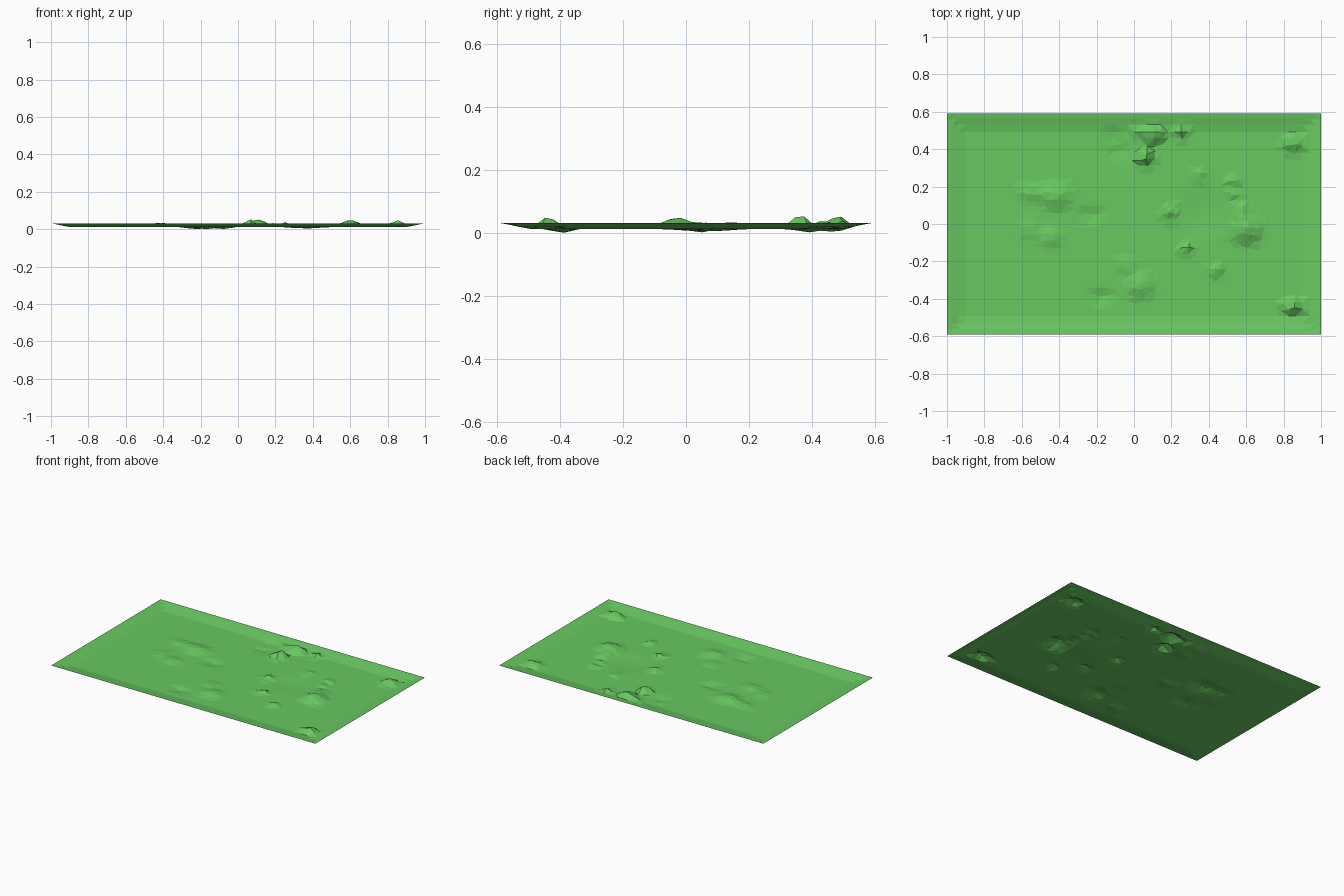
import bpy, bmesh, math, random

random.seed(4)
HALF_X, HALF_Y = 1.0, 0.592
FLOOR, RIM, RIM_WIDTH = 0.015, 0.034, 0.1
STEP = 0.036

# Hills and hollows: x, y, x radius, y radius, height
BUMPS = [
    (0.06, 0.36, 0.07, 0.07, 0.043), (0.11, 0.48, 0.09, 0.06, 0.043),
    (0.03, 0.48, 0.07, 0.05, 0.022), (0.25, 0.49, 0.06, 0.05, 0.026),
    (0.85, 0.43, 0.09, 0.07, 0.031), (0.85, -0.44, 0.10, 0.06, 0.038),
    (0.60, -0.03, 0.12, 0.11, 0.037), (0.57, 0.07, 0.07, 0.07, 0.020),
    (0.53, 0.24, 0.06, 0.05, 0.014), (0.53, 0.16, 0.06, 0.04, 0.010),
    (0.35, 0.26, 0.06, 0.05, 0.014), (0.19, 0.06, 0.06, 0.06, 0.022),
    (0.28, -0.13, 0.06, 0.05, 0.020), (0.44, -0.25, 0.06, 0.05, 0.016),
    (-0.42, 0.15, 0.13, 0.10, 0.023), (-0.55, 0.17, 0.12, 0.07, 0.012),
    (-0.45, -0.07, 0.10, 0.08, 0.013), (-0.56, -0.03, 0.08, 0.08, 0.010),
    (0.03, -0.33, 0.11, 0.10, 0.021), (-0.04, -0.22, 0.09, 0.06, 0.009),
    (-0.17, -0.39, 0.11, 0.06, -0.011), (-0.23, 0.05, 0.10, 0.06, -0.012),
    (-0.08, 0.39, 0.09, 0.08, -0.010), (-0.11, 0.47, 0.08, 0.05, -0.009),
    (0.36, 0.06, 0.18, 0.17, -0.007),
]


def stations(half):
    """Rim loops at both ends with an even grid between them."""
    inner = half - RIM_WIDTH
    count = round(2 * inner / STEP)
    middle = [-inner + 2 * inner * i / count for i in range(count + 1)]
    rim = [half, half - 0.03, half - 0.06]
    return [-v for v in rim] + middle + rim[::-1]


def ground_height(x, y):
    edge = max(0, min(1, 1 - min(HALF_X - abs(x), HALF_Y - abs(y)) / RIM_WIDTH))
    z = FLOOR + (RIM - FLOOR) * (0.6 * edge + 0.4 * edge * edge * (3 - 2 * edge))
    for bx, by, rx, ry, h in BUMPS:
        d = math.hypot((x - bx) / rx, (y - by) / ry)
        if d < 1:
            z += h * (0.5 + 0.5 * math.cos(math.pi * d)) * random.uniform(0.9, 1.1)
    return max(z, 0.0)


# Single-sided terrain sheet
bm = bmesh.new()
rows = []
for y in stations(HALF_Y):
    row = []
    for x in stations(HALF_X):
        px, py = x, y
        if abs(x) < HALF_X - 0.12 and abs(y) < HALF_Y - 0.12:
            px += random.uniform(-0.009, 0.009)
            py += random.uniform(-0.009, 0.009)
        row.append(bm.verts.new((px, py, ground_height(px, py))))
    rows.append(row)
for low, high in zip(rows, rows[1:]):
    for i in range(len(low) - 1):
        bm.faces.new((low[i], low[i + 1], high[i + 1], high[i]))
bmesh.ops.triangulate(bm, faces=bm.faces[:])

# Rest the lowest hollow on the floor
bm.verts.ensure_lookup_table()
lowest = min(v.co.z for v in bm.verts)
for v in bm.verts:
    v.co.z -= lowest

mesh = bpy.data.meshes.new("terrain")
bm.to_mesh(mesh)
bm.free()
terrain = bpy.data.objects.new("terrain", mesh)
bpy.context.collection.objects.link(terrain)

grass = bpy.data.materials.new("grass_green")
grass.diffuse_color = (0.14, 0.58, 0.12, 1)
mesh.materials.append(grass)
